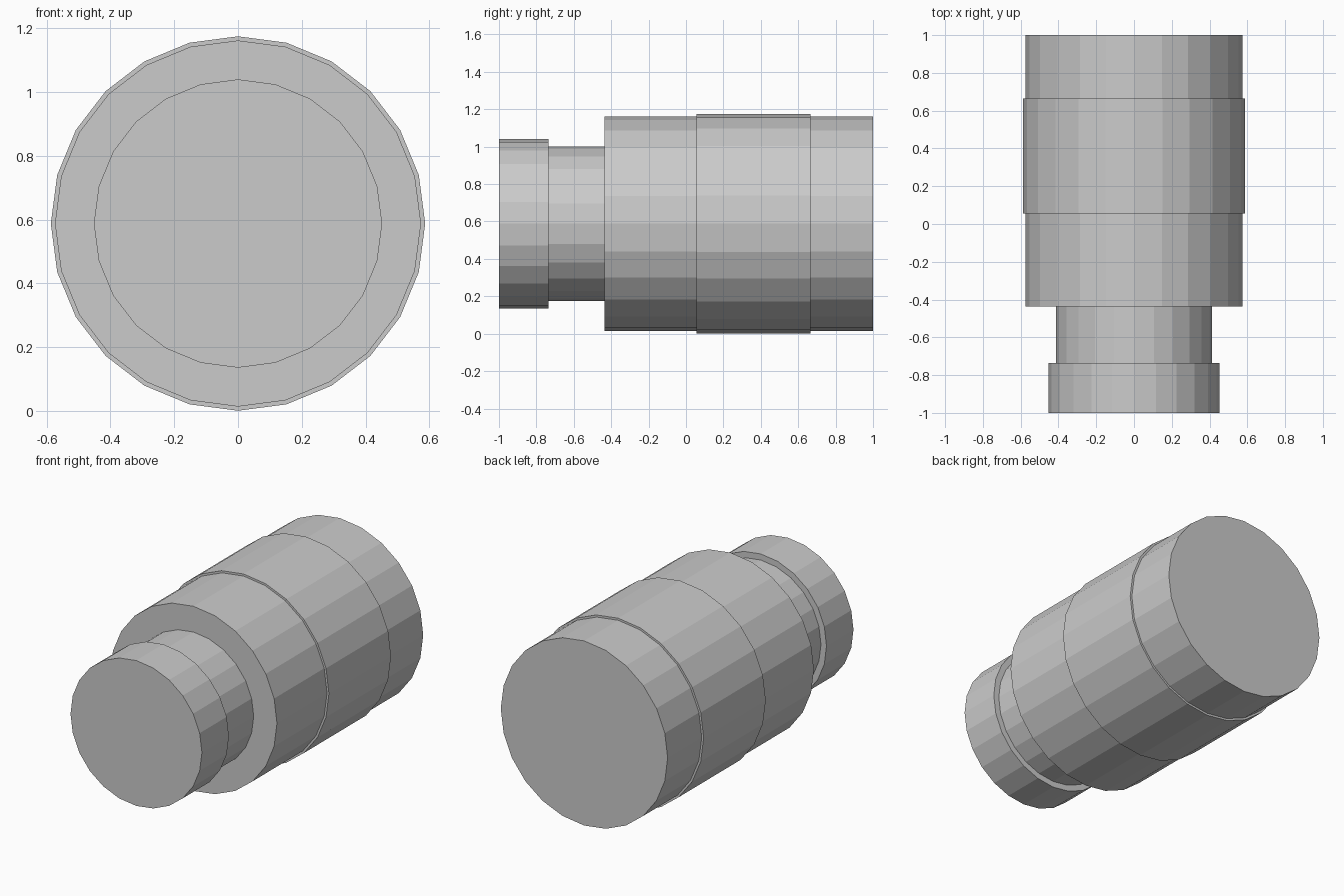
import bpy
import math

if "Cube" in bpy.data.objects:
    bpy.data.objects.remove(bpy.data.objects["Cube"])

SIDES = 24
AXIS_Z = 0.588


def cylinder(name, radius, y0, y1):
    """Flat-shaded cylinder lying along y between y0 and y1."""
    bpy.ops.mesh.primitive_cylinder_add(
        vertices=SIDES, radius=radius, depth=y1 - y0,
        location=(0, (y0 + y1) / 2, AXIS_Z), rotation=(math.pi / 2, 0, 0))
    obj = bpy.context.object
    obj.name = name
    bpy.ops.object.transform_apply(location=False, rotation=True, scale=True)
    return obj


# Cap at the front end
cylinder("front_cap", 0.452, -1.0, -0.735)
# Narrow neck joining cap and body
cylinder("neck", 0.414, -0.735, -0.437)
# Main barrel
cylinder("body", 0.574, -0.437, 1.0)
# Slightly raised sleeve around the barrel
cylinder("sleeve", 0.587, 0.055, 0.665)
